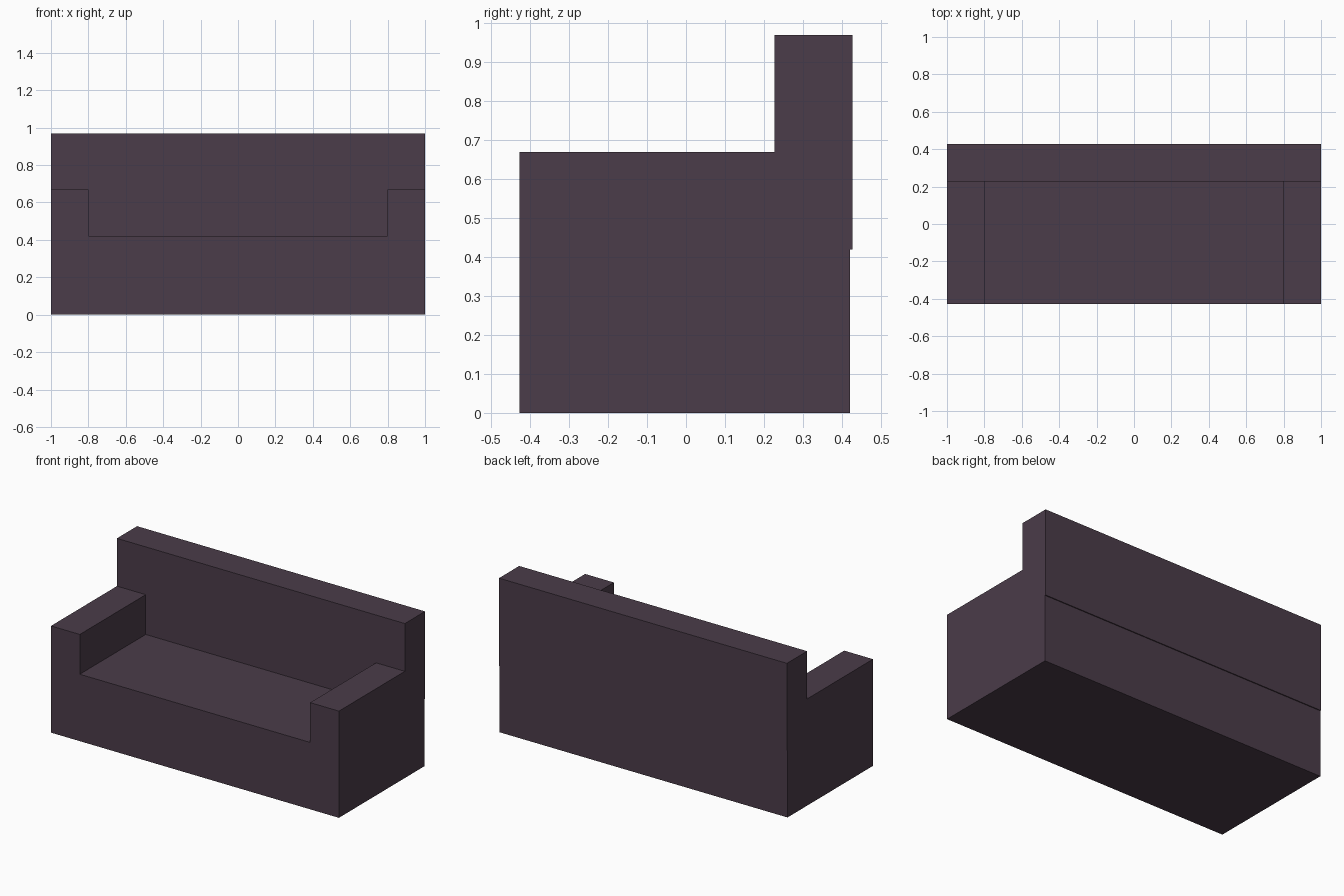
import bpy
import bmesh
from mathutils import Vector

default = bpy.data.objects.get("Cube")
if default:
    bpy.data.objects.remove(default, do_unlink=True)

# Upholstery colour
fabric = bpy.data.materials.new("dark plum fabric")
fabric.use_nodes = True
colour = (0.070, 0.045, 0.067, 1.0)
fabric.diffuse_color = colour
bsdf = fabric.node_tree.nodes["Principled BSDF"]
bsdf.inputs["Base Color"].default_value = colour
bsdf.inputs["Roughness"].default_value = 0.9


def box(name, low, high):
    """Flat-shaded box between two opposite corners."""
    low, high = Vector(low), Vector(high)
    bm = bmesh.new()
    bmesh.ops.create_cube(bm, size=1)
    bmesh.ops.scale(bm, vec=high - low, verts=bm.verts)
    bmesh.ops.translate(bm, vec=(low + high) / 2, verts=bm.verts)
    mesh = bpy.data.meshes.new(name)
    bm.to_mesh(mesh)
    bm.free()
    mesh.materials.append(fabric)
    obj = bpy.data.objects.new(name, mesh)
    bpy.context.collection.objects.link(obj)
    return obj


FRONT, BACK, BACKREST_FRONT = -0.427, 0.427, 0.227
SEAT_TOP, ARM_TOP, BACKREST_TOP = 0.42, 0.67, 0.97
ARM_INNER = 0.8

# Solid seat block, set in slightly under the backrest
box("seat_base", (-1, FRONT, 0), (1, BACK - 0.006, SEAT_TOP))

# Backrest across the full width
box("backrest", (-1, BACKREST_FRONT, SEAT_TOP), (1, BACK, BACKREST_TOP))

# Armrests at both ends
box("left_armrest", (ARM_INNER, FRONT, SEAT_TOP), (1, BACKREST_FRONT, ARM_TOP))
box("right_armrest", (-1, FRONT, SEAT_TOP), (-ARM_INNER, BACKREST_FRONT, ARM_TOP))
